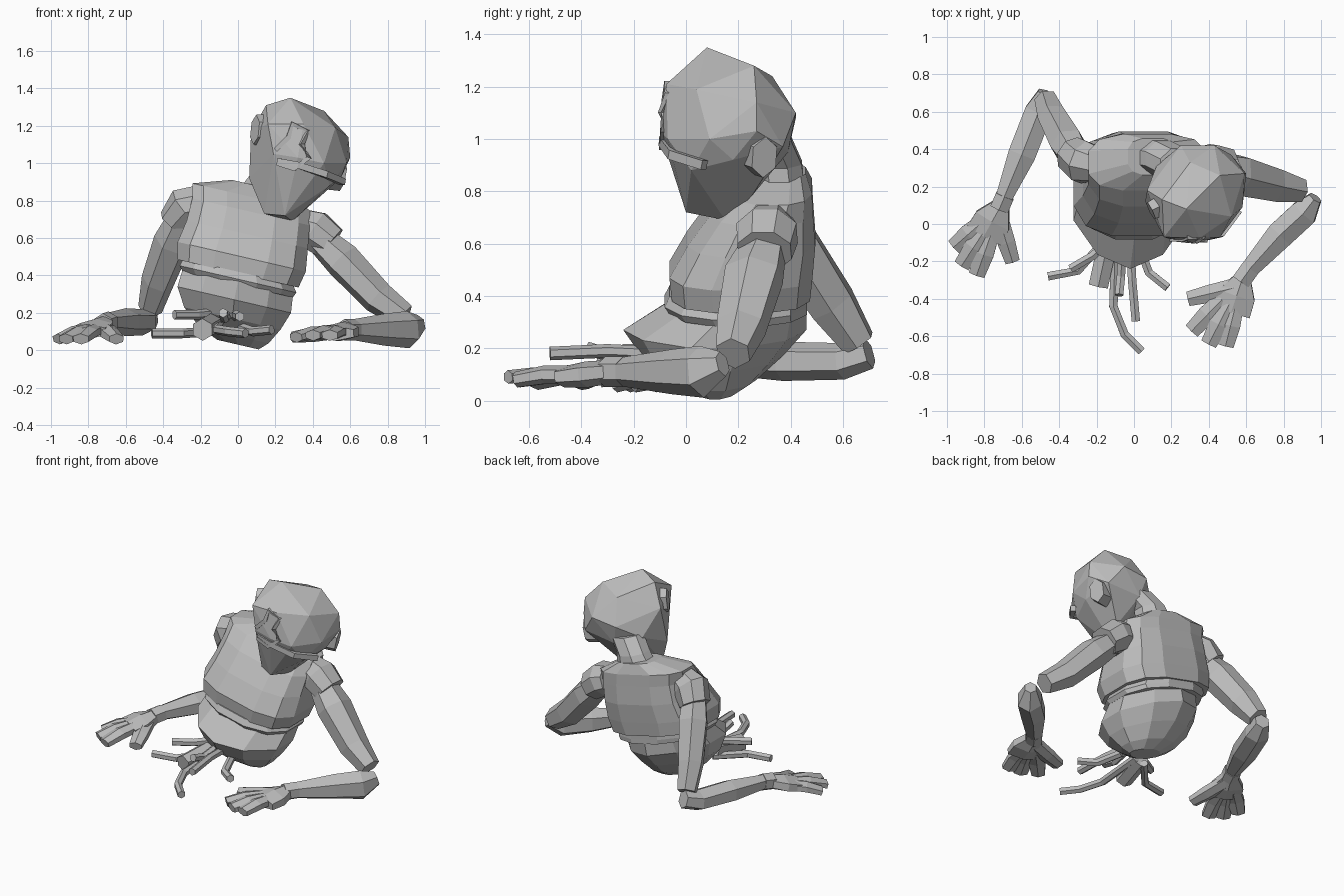
import bpy
import bmesh
from math import cos, sin, pi, radians, copysign
from mathutils import Vector

default_cube = bpy.data.objects.get("Cube")
if default_cube:
    bpy.data.objects.remove(default_cube, do_unlink=True)

# Single plain grey finish
grey = bpy.data.materials.new("plain grey")
grey.use_nodes = True
grey.diffuse_color = (0.5, 0.5, 0.5, 1)
shader = grey.node_tree.nodes["Principled BSDF"]
shader.inputs["Base Color"].default_value = grey.diffuse_color
shader.inputs["Roughness"].default_value = 0.8


def finish(name, mesh_builder):
    """Turn a bmesh into a flat shaded object."""
    bmesh.ops.recalc_face_normals(mesh_builder, faces=mesh_builder.faces)
    mesh = bpy.data.meshes.new(name)
    mesh_builder.to_mesh(mesh)
    mesh_builder.free()
    mesh.materials.append(grey)
    obj = bpy.data.objects.new(name, mesh)
    bpy.context.collection.objects.link(obj)
    return obj


def bulge(value, power):
    """Below one the ring turns boxy, above one it turns diamond shaped."""
    return copysign(abs(value) ** power, value)


def loft(name, stations, sides=6, tilt=None, power=1):
    """Skin rings (x, y, z, half width, half height) along a path.

    With a tilt, every ring lies in the same leaning plane."""
    builder = bmesh.new()
    centres = [Vector(station[:3]) for station in stations]
    last = len(stations) - 1
    rings = []
    for index, station in enumerate(stations):
        if tilt is None:
            heading = centres[min(index + 1, last)] - centres[max(index - 1, 0)]
            across = heading.cross(Vector((0, 0, 1))).normalized()
            upward = across.cross(heading).normalized()
        else:
            across = Vector((cos(tilt), 0, -sin(tilt)))
            upward = Vector((0, 1, 0))
        ring = []
        for corner in range(sides):
            angle = 2 * pi * (corner + 0.5) / sides
            sideways = across * bulge(cos(angle), power) * station[3]
            lift = upward * bulge(sin(angle), power) * station[4]
            ring.append(builder.verts.new(centres[index] + sideways + lift))
        rings.append(ring)
    for lower, upper in zip(rings, rings[1:]):
        for corner in range(sides):
            following = (corner + 1) % sides
            builder.faces.new((lower[corner], lower[following], upper[following], upper[corner]))
    builder.faces.new(rings[0])
    builder.faces.new(rings[-1])
    return finish(name, builder)


def wire(name, path, radius, sides=6):
    """Even tube through a few points."""
    return loft(name, [(*point, radius, radius) for point in path], sides)


def hull(name, points):
    """Faceted solid wrapped around its corner points."""
    builder = bmesh.new()
    for point in points:
        builder.verts.new(point)
    result = bmesh.ops.convex_hull(builder, input=builder.verts)
    spare = [item for item in result["geom_interior"] if isinstance(item, bmesh.types.BMVert)]
    bmesh.ops.delete(builder, geom=spare, context="VERTS")
    return finish(name, builder)


def hand(side, wrist, knuckle, tips, thumb):
    """Flat palm with broad fanned fingers and a thumb."""
    wrist, knuckle = Vector(wrist), Vector(knuckle)
    middle = wrist.lerp(knuckle, 0.5)
    loft(side + "_palm", [(*wrist, .055, .045), (*middle, .115, .05), (*knuckle, .12, .04)])
    for number, tip in enumerate(tips):
        tip = Vector(tip)
        root = wrist.lerp(tip, 0.4)
        bend = wrist.lerp(tip, 0.7) + Vector((0, 0, .01))
        loft(f"{side}_finger_{number}",
             [(*root, .05, .035), (*bend, .06, .035), (*tip, .05, .03)])
    start, end = wrist.lerp(knuckle, 0.25), Vector(thumb)
    loft(side + "_thumb",
         [(*start, .06, .04), (*start.lerp(end, 0.6), .055, .04), (*end, .045, .03)])


# Torso leans toward the model's left
lean = radians(13)
loft("chest", [
    (0, .21, .41, .34, .27),
    (.02, .21, .5, .36, .28),
    (.05, .25, .62, .34, .25),
    (.07, .29, .74, .33, .2),
    (.07, .33, .82, .33, .155),
    (.1, .36, .88, .14, .1),
], sides=12, tilt=lean, power=.68)
loft("waist_band", [
    (0, .2, .35, .31, .27),
    (0, .19, .38, .33, .28),
    (0, .2, .42, .31, .27),
], sides=12, tilt=lean, power=.85)
loft("abdomen", [
    (0, .19, .37, .32, .27),
    (-.02, .11, .27, .33, .35),
    (-.03, .1, .17, .28, .27),
    (-.02, .11, .08, .2, .16),
    (0, .11, .03, .12, .08),
], sides=10, tilt=lean, power=1.15)
loft("neck", [
    (.13, .36, .83, .14, .1),
    (.16, .35, .91, .11, .1),
    (.24, .31, 1, .11, .1),
], sides=8, tilt=lean)

# Head, bowed and turned to the model's left
crown = [(.28, .08, 1.35), (.15, .13, 1.31), (.46, .26, 1.28), (.3, .33, 1.24)]
brow = [(.16, -.07, 1.21), (.35, -.075, 1.21), (.52, .04, 1.19), (.07, .18, 1.17)]
cheeks = [(.19, -.08, 1.05), (.32, -.1, 1.03), (.46, -.07, 1), (.58, .09, 1), (.06, .12, .92)]
back_of_head = [(.59, .27, 1.14), (.43, .42, 1.1), (.25, .42, 1.08),
                (.6, .27, 1.03), (.52, .37, .97), (.28, .39, .95), (.12, .31, 1)]
jaw = [(.14, .06, .73), (.25, 0, .72), (.29, .15, .69),
       (.49, .02, .88), (.35, .25, .78), (.55, .18, .92)]
hull("head", crown + brow + cheeks + back_of_head + jaw)

loft("face_band", [
    (.21, -.075, 1.01, .02, .025),
    (.32, -.09, .99, .02, .025),
    (.47, -.055, .94, .02, .025),
    (.56, .07, .9, .025, .025),
], sides=4)
wire("face_rim", [(.2, -.08, 1.07), (.27, -.08, 1.14), (.29, -.07, 1.21), (.37, -.065, 1.17),
                  (.34, -.09, 1.1), (.38, -.085, 1.03), (.3, -.09, .97), (.21, -.08, 1)],
     .018, sides=4)
for name, inner, outer in (("left_ear", (.47, .27, .95), (.56, .3, .93)),
                           ("right_ear", (.17, .11, 1.17), (.09, .07, 1.18))):
    loft(name, [(*inner, .07, .09), (*outer, .055, .08)])

# Left arm, elbow out to the side
loft("left_shoulder", [
    (.35, .32, .66, .1, .1),
    (.41, .31, .64, .125, .115),
    (.5, .3, .57, .11, .1),
], sides=8)
loft("left_upper_arm", [
    (.44, .3, .59, .09, .08),
    (.56, .26, .48, .12, .1),
    (.75, .21, .28, .1, .09),
    (.89, .18, .18, .07, .07),
])
loft("left_forearm", [
    (.97, .14, .14, .04, .05),
    (.91, .06, .11, .085, .1),
    (.78, -.06, .11, .085, .085),
    (.61, -.25, .11, .055, .055),
])
wire("left_wrist", [(.62, -.24, .11), (.57, -.31, .11)], .058)
hand("left", (.58, -.29, .11), (.52, -.47, .09),
     [(.31, -.57, .07), (.4, -.64, .08), (.49, -.65, .08)], (.29, -.4, .07))

# Right arm, elbow swung behind
loft("right_shoulder", [
    (-.2, .32, .79, .1, .1),
    (-.27, .33, .77, .12, .115),
    (-.33, .37, .68, .1, .1),
], sides=8)
loft("right_upper_arm", [
    (-.29, .32, .72, .08, .08),
    (-.35, .42, .58, .1, .11),
    (-.43, .56, .37, .085, .1),
    (-.47, .66, .22, .065, .07),
])
loft("right_forearm", [
    (-.47, .7, .18, .05, .06),
    (-.51, .6, .15, .085, .07),
    (-.6, .37, .15, .085, .075),
    (-.7, .13, .15, .05, .05),
])
wire("right_wrist", [(-.69, .15, .15), (-.72, .08, .14)], .058)
hand("right", (-.71, .1, .14), (-.8, -.06, .1),
     [(-.96, -.12, .06), (-.92, -.22, .06), (-.84, -.27, .06)], (-.65, -.2, .06))

# Loose cables hanging out of the waist
wire("thick_pipe", [(-.14, -.1, .14), (-.19, -.33, .11)], .06)
cables = [
    [(-.15, -.08, .1), (-.3, -.25, .09), (-.46, -.28, .09)],
    [(-.12, -.08, .2), (-.22, -.17, .19), (-.34, -.24, .19)],
    [(-.1, -.1, .13), (-.11, -.44, .11), (-.05, -.59, .1), (.04, -.68, .09)],
    [(-.02, -.1, .18), (-.01, -.3, .19), (.01, -.52, .18)],
    [(.02, -.1, .12), (.08, -.26, .1), (.18, -.34, .11)],
    [(-.06, -.1, .2), (-.07, -.28, .17), (-.08, -.38, .2)],
]
for number, path in enumerate(cables):
    wire(f"cable_{number}", path, .026)
